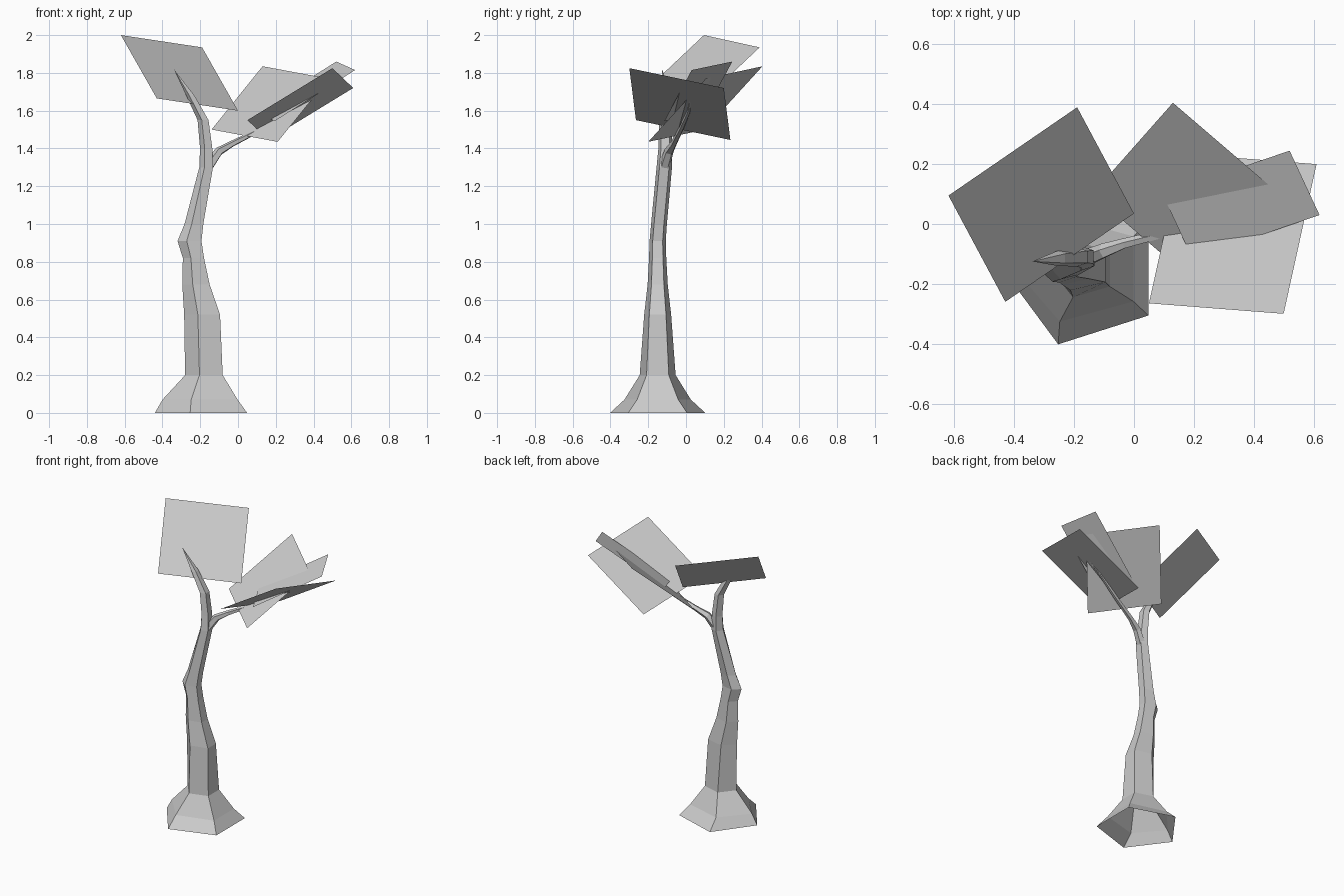
import bpy
import bmesh
from math import cos, sin, radians
from mathutils import Vector, Quaternion

cube = bpy.data.objects.get("Cube")
if cube:
    bpy.data.objects.remove(cube, do_unlink=True)

# Single matte grey shared by every part
grey = bpy.data.materials.new("plain_grey")
grey.use_nodes = True
grey.diffuse_color = (0.6, 0.6, 0.6, 1)
grey.node_tree.nodes["Principled BSDF"].inputs["Base Color"].default_value = (0.6, 0.6, 0.6, 1)


def finish(name, bm):
    mesh = bpy.data.meshes.new(name)
    bm.to_mesh(mesh)
    bm.free()
    mesh.materials.append(grey)
    obj = bpy.data.objects.new(name, mesh)
    bpy.context.collection.objects.link(obj)
    return obj


def loft(name, stations, tip=None, follow_path=False):
    """Five-sided tube through (centre, x radius, y radius) stations, open at the base."""
    bm = bmesh.new()
    path = [Vector(s[0]) for s in stations] + ([Vector(tip)] if tip else [])
    rings = []
    for i, (centre, rx, ry) in enumerate(stations):
        turn = Quaternion()
        if follow_path:
            along = path[min(i + 1, len(path) - 1)] - path[max(i - 1, 0)]
            turn = Vector((0, 0, 1)).rotation_difference(along)
        ring = []
        for side in range(5):
            angle = radians(180 + 72 * side)
            offset = turn @ Vector((rx * cos(angle), ry * sin(angle), 0))
            ring.append(bm.verts.new(path[i] + offset))
        rings.append(ring)
    for low, high in zip(rings, rings[1:]):
        for a in range(5):
            b = (a + 1) % 5
            bm.faces.new((low[a], low[b], high[b], high[a]))
    if tip:
        point = bm.verts.new(tip)
        for a in range(5):
            bm.faces.new((rings[-1][a], rings[-1][(a + 1) % 5], point))
    return finish(name, bm)


def leaf_card(name, corner, side_a, side_b):
    """Flat four-sided leaf from one corner and its two neighbouring corners."""
    p, a, b = Vector(corner), Vector(side_a), Vector(side_b)
    bm = bmesh.new()
    bm.faces.new([bm.verts.new(v) for v in (p, a, a + b - p, b)])
    return finish(name, bm)


# Trunk with flared root, leaning and rising into the upper left branch
loft("trunk", [
    ((-0.17, -0.15, 0), 0.27, 0.265),
    ((-0.18, -0.15, 0.07), 0.22, 0.185),
    ((-0.17, -0.15, 0.2), 0.11, 0.1),
    ((-0.18, -0.15, 0.52), 0.105, 0.075),
    ((-0.215, -0.15, 0.68), 0.08, 0.056),
    ((-0.23, -0.15, 0.82), 0.062, 0.048),
    ((-0.25, -0.15, 0.91), 0.07, 0.045),
    ((-0.228, -0.143, 1), 0.055, 0.044),
    ((-0.165, -0.115, 1.3), 0.04, 0.043),
    ((-0.165, -0.11, 1.4), 0.036, 0.038),
    ((-0.182, -0.11, 1.55), 0.032, 0.034),
    ((-0.25, -0.115, 1.68), 0.024, 0.026),
], tip=(-0.34, -0.125, 1.82))

# Slender side branch
loft("side_branch", [
    ((-0.16, -0.115, 1.3), 0.03, 0.03),
    ((-0.1, -0.09, 1.385), 0.024, 0.026),
    ((-0.03, -0.065, 1.425), 0.017, 0.018),
    ((0.13, -0.025, 1.505), 0.012, 0.014),
    ((0.29, 0.015, 1.595), 0.01, 0.01),
], tip=(0.46, 0.03, 1.7), follow_path=True)

# Leaf cards
leaf_card("leaf_card_left", (-0.62, 0.095, 2), (-0.43, -0.26, 1.665), (-0.19, 0.39, 1.935))
leaf_card("leaf_card_back", (0.13, 0.405, 1.835), (-0.14, 0.1, 1.5), (0.48, 0.105, 1.77))
leaf_card("leaf_card_front", (0.5, -0.3, 1.825), (0.61, 0.2, 1.72), (0.05, -0.265, 1.55))
leaf_card("leaf_card_small", (0.62, 0.03, 1.815), (0.52, 0.245, 1.86), (0.195, -0.115, 1.545))
